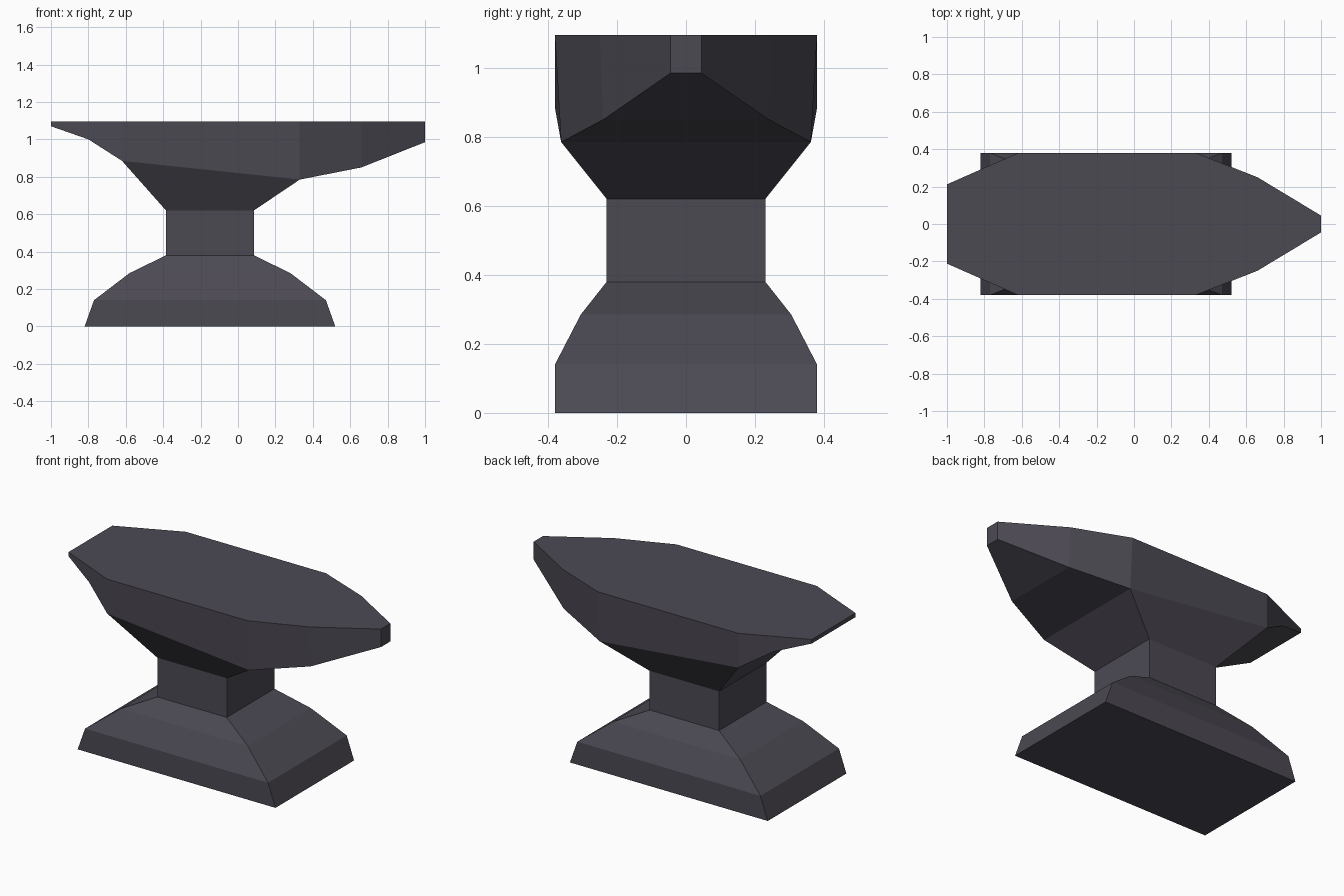
import bpy, bmesh

if "Cube" in bpy.data.objects:
    bpy.data.objects.remove(bpy.data.objects["Cube"])

iron = bpy.data.materials.new("dark iron")
iron.diffuse_color = (0.072, 0.067, 0.086, 1)
iron.use_nodes = True
iron.node_tree.nodes["Principled BSDF"].inputs["Base Color"].default_value = iron.diffuse_color


def finish(name, bm):
    bmesh.ops.recalc_face_normals(bm, faces=bm.faces[:])
    mesh = bpy.data.meshes.new(name)
    bm.to_mesh(mesh)
    bm.free()
    mesh.materials.append(iron)
    bpy.context.collection.objects.link(bpy.data.objects.new(name, mesh))


def rect(bm, cx, hx, hy, z):
    return [bm.verts.new((cx + sx * hx, sy * hy, z))
            for sx, sy in ((-1, -1), (1, -1), (1, 1), (-1, 1))]


def bridge(bm, a, b):
    for i in range(len(a)):
        j = (i + 1) % len(a)
        bm.faces.new((a[i], a[j], b[j], b[i]))


CX = -0.15          # centre of foot and waist
WAIST = (CX, 0.235, 0.23, 0.62)

# Stepped foot rising into the square waist: half length, half width, height
bm = bmesh.new()
rings = [rect(bm, CX, *s) for s in
         ((0.67, 0.38, 0), (0.62, 0.38, 0.14), (0.43, 0.305, 0.285), (0.235, 0.23, 0.38))]
rings.append(rect(bm, *WAIST))
bm.faces.new(rings[0])
bm.faces.new(rings[-1])
for a, b in zip(rings, rings[1:]):
    bridge(bm, a, b)
finish("foot_and_waist", bm)

# Head: stations from heel to horn: x, top half width, bottom half width, bottom z
TOP = 1.095
stations = ((-1, 0.212, 0.212, 1.07), (-0.8, 0.30, 0.30, 1.0), (-0.62, 0.38, 0.38, 0.885),
            (0.33, 0.38, 0.362, 0.785), (0.66, 0.25, 0.24, 0.85), (1, 0.045, 0.045, 0.985))
bm = bmesh.new()
loops = []
for x, wt, wb, zb in stations:
    loops.append([bm.verts.new(p) for p in
                  ((x, -wt, TOP), (x, -wb, zb), (x, wb, zb), (x, wt, TOP))])
bm.faces.new(loops[0])
bm.faces.new(loops[-1])
for k, (a, b) in enumerate(zip(loops, loops[1:])):
    for i in range(4):
        if k == 2 and i == 1:
            continue            # underside of the middle flows into the waist
        j = (i + 1) % 4
        bm.faces.new((a[i], a[j], b[j], b[i]))
# Tapered throat from the middle of the head down to the waist
under = [loops[2][1], loops[3][1], loops[3][2], loops[2][2]]
neck = rect(bm, *WAIST)
bridge(bm, under, neck)
bm.faces.new(neck)
finish("head_with_horn", bm)
